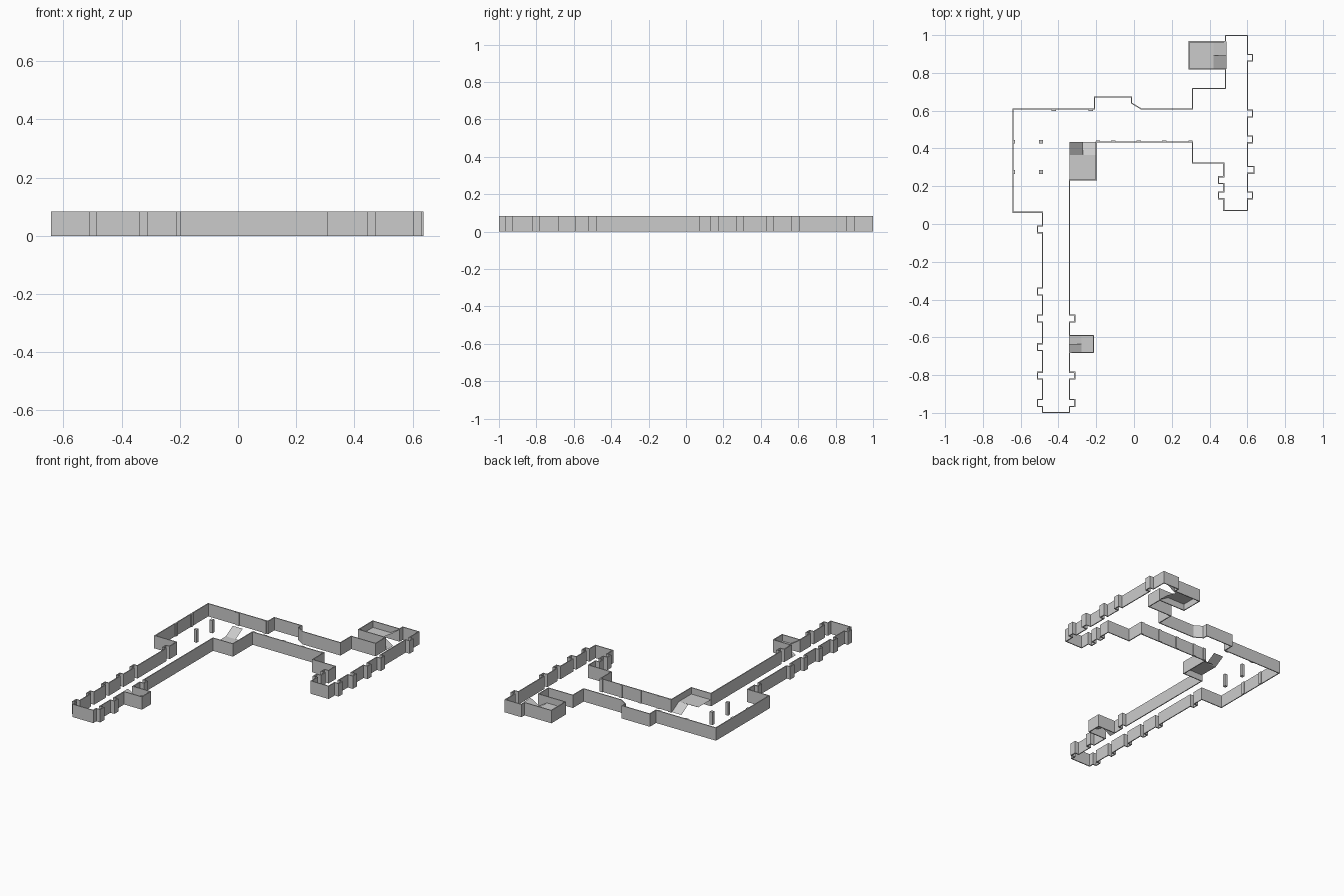
import bpy, bmesh
from mathutils import Vector

if "Cube" in bpy.data.objects:
    bpy.data.objects.remove(bpy.data.objects["Cube"])

H = 0.083   # wall height
T = 0.006   # wall thickness


def make_object(name, bm):
    mesh = bpy.data.meshes.new(name)
    bm.to_mesh(mesh)
    bm.free()
    obj = bpy.data.objects.new(name, mesh)
    bpy.context.collection.objects.link(obj)
    return obj


def niches(x, depth, centres, step):
    """Points of small rectangular niches along a wall of constant x."""
    pts = []
    for c in centres:
        a, b = c - step * 0.018, c + step * 0.018
        pts += [(x, a), (x + depth, a), (x + depth, b), (x, b)]
    return pts


def box(name, x, y, sx, sy):
    bm = bmesh.new()
    bmesh.ops.create_cube(bm, size=1)
    for v in bm.verts:
        v.co = Vector((x + v.co.x * sx, y + v.co.y * sy, (v.co.z + 0.5) * H))
    return make_object(name, bm)


# Floor plan outline, clockwise, stair rooms included
plan = [(-0.64, 0.608), (-0.21, 0.608), (-0.21, 0.672), (-0.013, 0.672),
        (-0.013, 0.64), (0.04, 0.608), (0.31, 0.608), (0.31, 0.718),
        (0.485, 0.718), (0.485, 0.82), (0.292, 0.82), (0.292, 0.965),
        (0.485, 0.965), (0.485, 0.997), (0.60, 0.997)]
plan += niches(0.60, 0.028, [0.88, 0.585, 0.448], -1)
plan += niches(0.60, 0.035, [0.287], -1)
plan += niches(0.60, 0.028, [0.152], -1)
plan += [(0.60, 0.072), (0.475, 0.072)]
plan += niches(0.475, -0.028, [0.152, 0.232], 1)
plan += [(0.475, 0.322), (0.31, 0.322), (0.31, 0.434), (-0.20, 0.434),
         (-0.20, 0.232), (-0.342, 0.232)]
plan += niches(-0.342, 0.028, [-0.50], -1)
plan += [(-0.342, -0.59), (-0.215, -0.59), (-0.215, -0.68), (-0.342, -0.68)]
plan += niches(-0.342, 0.028, [-0.803, -0.948], -1)
plan += [(-0.342, -0.997), (-0.485, -0.997)]
plan += niches(-0.485, -0.025, [-0.948, -0.803, -0.652, -0.50, -0.357, -0.028], 1)
plan += [(-0.485, 0.062), (-0.64, 0.062)]

# Walls: extruded outline with thin thickness
bm = bmesh.new()
low = [bm.verts.new((x, y, 0)) for x, y in plan]
high = [bm.verts.new((x, y, H)) for x, y in plan]
for i in range(len(plan)):
    j = (i + 1) % len(plan)
    bm.faces.new((low[i], low[j], high[j], high[i]))
walls = make_object("walls", bm)
mod = walls.modifiers.new("thickness", 'SOLIDIFY')
mod.thickness = T
mod.offset = 0
mod.use_even_offset = True

# Free-standing pillars and wall pilasters
for i, y in enumerate((0.435, 0.275)):
    box(f"pillar_{i}", -0.492, y, 0.02, 0.02)
    box(f"side_pilaster_{i}", -0.637, y, 0.012, 0.02)
for i, x in enumerate((-0.425, -0.23)):
    box(f"back_pilaster_{i}", x, 0.605, 0.024, 0.012)
for i, x in enumerate((-0.19, -0.11, 0.025, 0.16, 0.30)):
    box(f"front_pilaster_{i}", x, 0.437, 0.022, 0.01)


def stair(name, corner, across, out, lane):
    """Landing at half height; right lane drops to floor, left lane climbs.
    corner: inner left corner, across: room width, out: room depth to opening."""
    c, a, o = (Vector((*v, 0)) for v in (corner, across, out))
    k = 1 - lane / o.length
    mid, up = Vector((0, 0, H / 2)), Vector((0, 0, H))
    bm = bmesh.new()

    def quad(*pts):
        bm.faces.new([bm.verts.new(p) for p in pts])
    quad(c + mid, c + a + mid, c + a + o * k + mid, c + o * k + mid)
    quad(c + o * k + mid, c + a / 2 + o * k + mid, c + a / 2 + o + up, c + o + up)
    quad(c + a / 2 + o * k + mid, c + a + o * k + mid, c + a + o, c + a / 2 + o)
    bmesh.ops.remove_doubles(bm, verts=bm.verts[:], dist=1e-4)
    bmesh.ops.recalc_face_normals(bm, faces=bm.faces[:])
    make_object(name, bm)


# Stair ramps in the three rooms
stair("centre_ramp", (-0.342, 0.232), (0.142, 0), (0, 0.202), 0.07)
stair("back_ramp", (0.292, 0.965), (0, -0.145), (0.198, 0), 0.068)
stair("front_ramp", (-0.215, -0.68), (0, 0.09), (-0.13, 0), 0.068)
